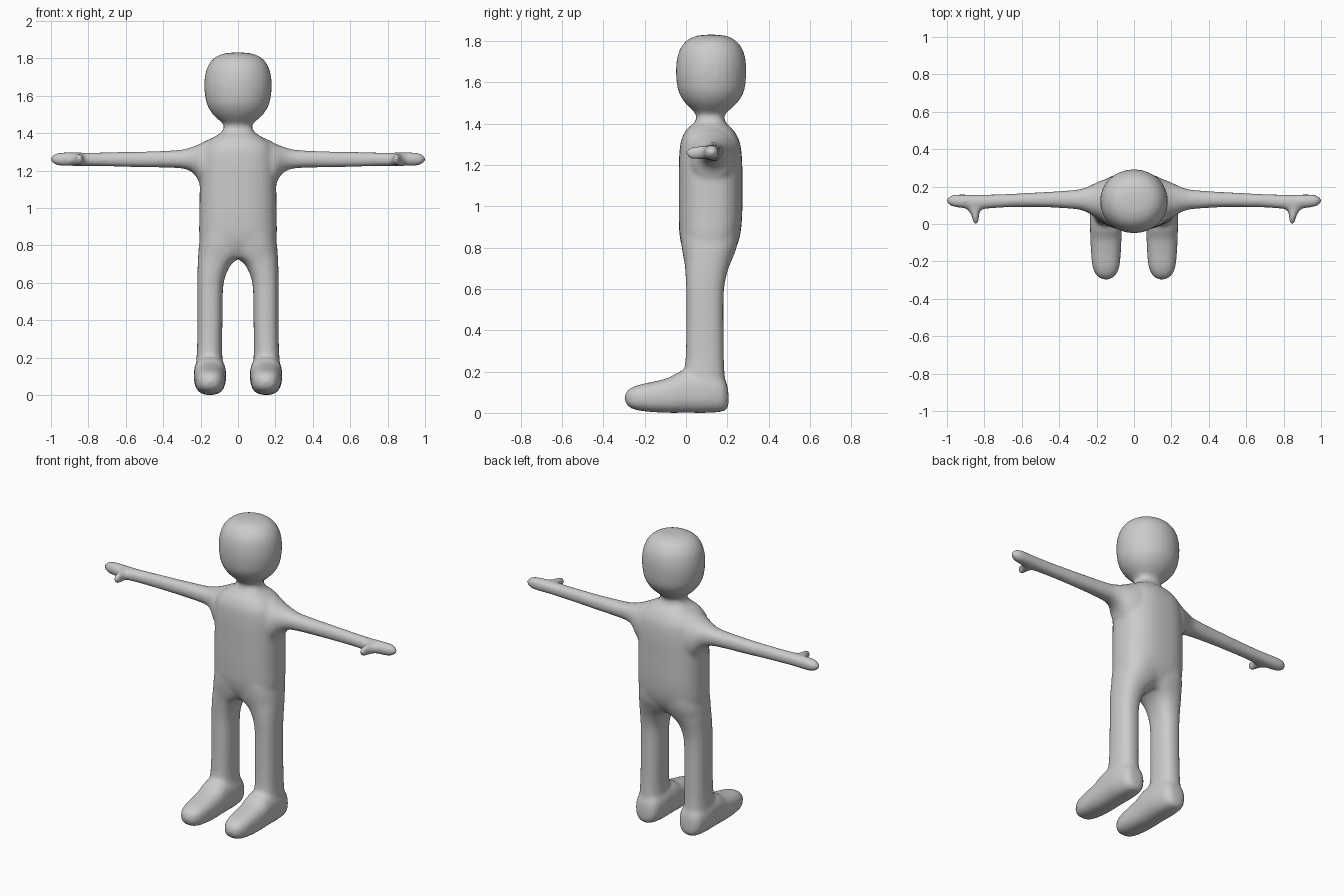
import bpy, bmesh, math

SIDES = 32
# where (t, a, b) of a section goes, for lofts along each axis
PLACE = {
    'X': lambda t, a, b: (t, a, b),
    'Y': lambda t, a, b: (a, t, b),
    'Z': lambda t, a, b: (a, b, t),
}


def spline(rows, steps=4):
    """Smooth curve through all section values."""
    out = []
    for i in range(len(rows) - 1):
        p0, p1 = rows[max(i - 1, 0)], rows[i]
        p2, p3 = rows[i + 1], rows[min(i + 2, len(rows) - 1)]
        for s in range(steps):
            u = s / steps
            out.append([0.5 * (2 * b + (c - a) * u + (2 * a - 5 * b + 4 * c - d) * u * u
                               + (3 * b - a - 3 * c + d) * u ** 3)
                        for a, b, c, d in zip(p0, p1, p2, p3)])
    out.append(list(rows[-1]))
    return out


def loft(bm, axis, rows, power=2.3, mirror=False):
    """Skin rounded sections (t, a_min, a_max, b_min, b_max) along an axis."""
    for sign in ((1, -1) if mirror else (1,)):
        rings = []
        for t, a0, a1, b0, b1 in spline(rows):
            ring = []
            for k in range(SIDES):
                ang = 2 * math.pi * k / SIDES
                c, s = math.cos(ang), math.sin(ang)
                a = (a0 + a1) / 2 + (a1 - a0) / 2 * math.copysign(abs(c) ** (2 / power), c)
                b = (b0 + b1) / 2 + (b1 - b0) / 2 * math.copysign(abs(s) ** (2 / power), s)
                x, y, z = PLACE[axis](t, a, b)
                ring.append(bm.verts.new((x * sign, y, z)))
            rings.append(ring)
        faces = [bm.faces.new(rings[0]), bm.faces.new(rings[-1][::-1])]
        for r0, r1 in zip(rings, rings[1:]):
            for k in range(SIDES):
                n = (k + 1) % SIDES
                faces.append(bm.faces.new((r0[k], r1[k], r1[n], r0[n])))
        bmesh.ops.recalc_face_normals(bm, faces=faces)


def centred(z, w, y0, y1):
    return (z, -w, w, y0, y1)


bm = bmesh.new()

# torso, up to the neck
loft(bm, 'Z', [centred(*r) for r in (
    (0.73, 0.13, 0.02, 0.19), (0.78, 0.19, -0.01, 0.232), (0.85, 0.207, -0.03, 0.26),
    (0.95, 0.207, -0.035, 0.272), (1.1, 0.205, -0.035, 0.273), (1.22, 0.203, -0.034, 0.272),
    (1.3, 0.195, -0.028, 0.263), (1.34, 0.175, -0.016, 0.248), (1.375, 0.135, 0.005, 0.225),
    (1.4, 0.095, 0.035, 0.197), (1.43, 0.076, 0.052, 0.184), (1.48, 0.07, 0.055, 0.18))], 2.5)

# head and the flare under the chin
loft(bm, 'Z', [centred(*r) for r in (
    (1.42, 0.075, 0.053, 0.184), (1.45, 0.08, 0.045, 0.192), (1.475, 0.108, 0.02, 0.222),
    (1.51, 0.142, -0.012, 0.255), (1.56, 0.168, -0.038, 0.282), (1.63, 0.18, -0.048, 0.291),
    (1.69, 0.179, -0.047, 0.291), (1.745, 0.167, -0.036, 0.28), (1.785, 0.144, -0.014, 0.258),
    (1.81, 0.115, 0.014, 0.23), (1.825, 0.078, 0.05, 0.195), (1.831, 0.03, 0.092, 0.152))], 2.05)

# arms with mitten hands
loft(bm, 'X', [
    (0.08, 0.0, 0.245, 1.08, 1.393), (0.15, 0.012, 0.24, 1.09, 1.37),
    (0.2, 0.03, 0.222, 1.125, 1.345), (0.225, 0.047, 0.21, 1.17, 1.334),
    (0.26, 0.066, 0.195, 1.2, 1.322), (0.32, 0.08, 0.182, 1.213, 1.31),
    (0.5, 0.09, 0.17, 1.218, 1.302), (0.7, 0.088, 0.16, 1.222, 1.298),
    (0.82, 0.08, 0.157, 1.224, 1.297), (0.92, 0.086, 0.158, 1.224, 1.298),
    (0.965, 0.092, 0.156, 1.228, 1.294), (0.99, 0.103, 0.146, 1.24, 1.282),
    (1.002, 0.118, 0.132, 1.254, 1.268)], 2.2, True)

# thumbs
loft(bm, 'Y', [
    (0.13, 0.79, 0.92, 1.228, 1.292), (0.085, 0.806, 0.9, 1.228, 1.292),
    (0.066, 0.824, 0.88, 1.228, 1.291), (0.04, 0.828, 0.868, 1.228, 1.29),
    (0.015, 0.83, 0.862, 1.234, 1.284), (0.003, 0.836, 0.856, 1.245, 1.272),
    (-0.001, 0.842, 0.85, 1.254, 1.264)], 2.1, True)

# legs, meeting at the crotch
loft(bm, 'Z', [
    (0.08, 0.075, 0.228, -0.01, 0.195), (0.15, 0.08, 0.225, -0.02, 0.19),
    (0.25, 0.085, 0.219, -0.003, 0.184), (0.4, 0.083, 0.217, 0.001, 0.182),
    (0.55, 0.081, 0.217, 0.002, 0.182), (0.62, 0.072, 0.217, 0.0, 0.187),
    (0.68, 0.048, 0.216, -0.003, 0.2), (0.715, 0.018, 0.215, -0.006, 0.212),
    (0.75, -0.03, 0.213, -0.012, 0.226), (0.8, -0.06, 0.209, -0.021, 0.245),
    (0.86, -0.07, 0.2, -0.025, 0.255)], 2.4, True)

# feet
loft(bm, 'Y', [
    (0.206, 0.125, 0.175, 0.04, 0.09), (0.198, 0.1, 0.2, 0.018, 0.14),
    (0.17, 0.077, 0.223, 0.005, 0.18), (0.1, 0.065, 0.235, 0.0, 0.2),
    (0.03, 0.064, 0.236, 0.0, 0.21), (-0.03, 0.065, 0.235, 0.0, 0.2),
    (-0.08, 0.067, 0.233, 0.0, 0.172), (-0.15, 0.07, 0.23, 0.003, 0.153),
    (-0.22, 0.077, 0.223, 0.01, 0.138), (-0.26, 0.09, 0.21, 0.02, 0.124),
    (-0.285, 0.11, 0.19, 0.037, 0.107), (-0.297, 0.138, 0.162, 0.062, 0.084)], 2.5, True)

mesh = bpy.data.meshes.new("body")
bm.to_mesh(mesh)
bm.free()
body = bpy.data.objects.new("body", mesh)
bpy.context.collection.objects.link(body)

# plain grey clay
grey = bpy.data.materials.new("light grey")
grey.diffuse_color = (0.6, 0.6, 0.6, 1)
mesh.materials.append(grey)

# fuse the parts into one soft skin
fuse = body.modifiers.new("fuse", 'REMESH')
fuse.mode = 'VOXEL'
fuse.voxel_size = 0.011
fuse.use_smooth_shade = True
soften = body.modifiers.new("soften", 'SMOOTH')
soften.factor = 0.5
soften.iterations = 8
